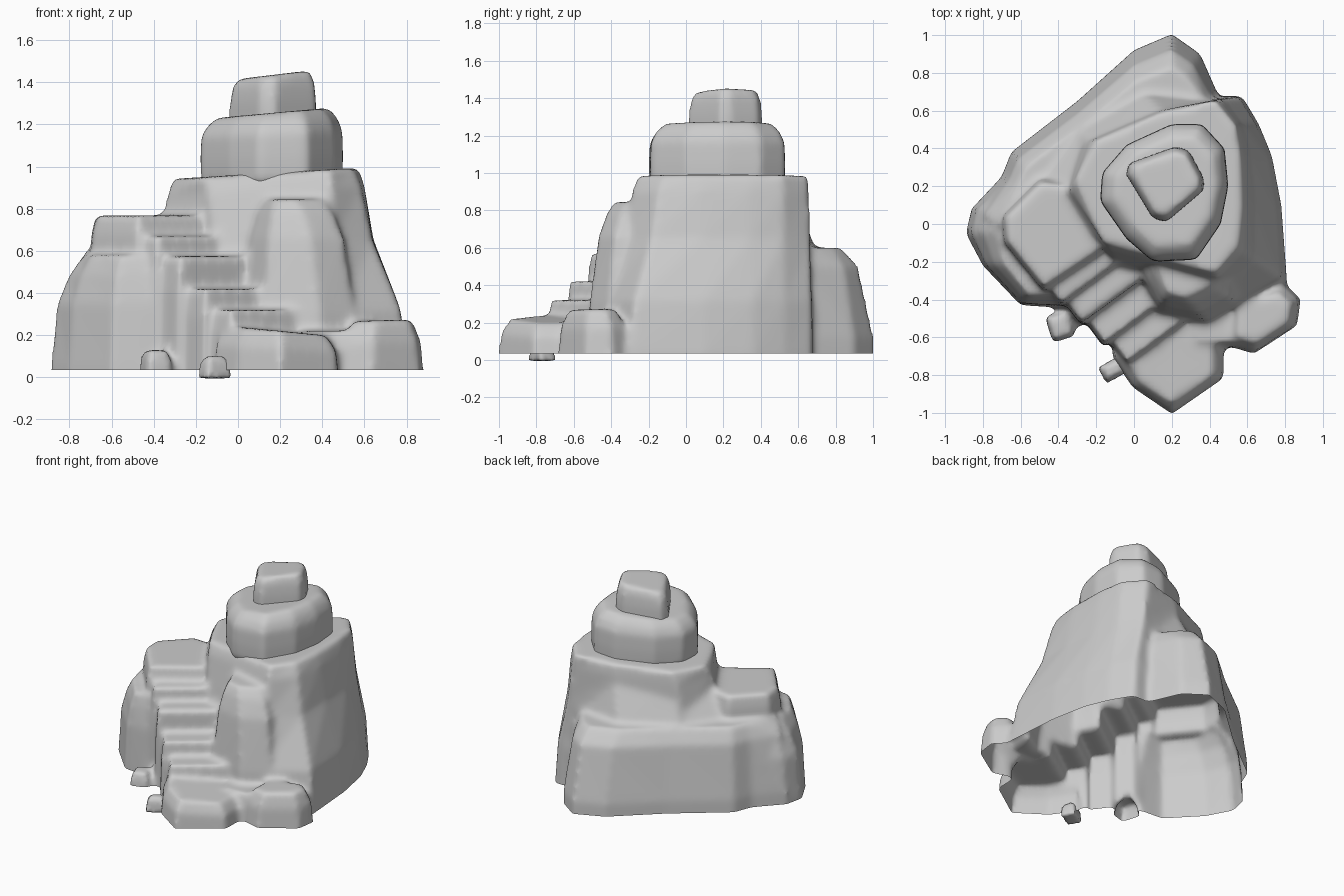
import bpy, bmesh, math

if "Cube" in bpy.data.objects:
    bpy.data.objects.remove(bpy.data.objects["Cube"])

stone = bpy.data.materials.new("light_grey_stone")
stone.use_nodes = True
GREY = (0.6, 0.6, 0.6, 1)
stone.diffuse_color = GREY
stone.node_tree.nodes["Principled BSDF"].inputs["Base Color"].default_value = GREY
SUNK = -.12   # rocks start below the ground and are trimmed level later
RIM = .035


def loft(bm, bottom, top, levels, tilt=0):
    """Closed rock: blend the bottom outline into the top one at (z, blend) levels."""
    rings = []
    for i, (z, t) in enumerate(levels):
        lean = tilt * i / (len(levels) - 1)
        rings.append([bm.verts.new((a + (c - a) * t, b + (d - b) * t, z + lean * (a + (c - a) * t)))
                      for (a, b), (c, d) in zip(bottom, top)])
    n = len(bottom)
    for lo, hi in zip(rings, rings[1:]):
        for i in range(n):
            bm.faces.new((lo[i], lo[(i + 1) % n], hi[(i + 1) % n], hi[i]))
    bm.faces.new(rings[0][::-1])
    bm.faces.new(rings[-1])


def shrink(outline, s):
    cx = sum(p[0] for p in outline) / len(outline)
    cy = sum(p[1] for p in outline) / len(outline)
    return [(cx + (x - cx) * s, cy + (y - cy) * s) for x, y in outline]


def block(bm, outline, z0, z1, taper=0.8, tilt=0):
    """Rock block with a rounded upper edge."""
    loft(bm, outline, shrink(outline, taper), [(z0, 0), (z0 + (z1 - z0) * .75, .35), (z1, 1)], tilt)


def slab(cx, cy, w, d, turn):
    c, s = math.cos(turn), math.sin(turn)
    return [(cx + u * c - v * s, cy + u * s + v * c)
            for u, v in ((-w, -d), (w, -d), (w, d), (-w, d))]


def finish(name, bm, rounds, hollow=False):
    """Fuse the pieces into one worn skin, optionally trimmed open underneath."""
    bmesh.ops.recalc_face_normals(bm, faces=bm.faces)
    me = bpy.data.meshes.new(name)
    bm.to_mesh(me)
    bm.free()
    ob = bpy.data.objects.new(name, me)
    bpy.context.collection.objects.link(ob)
    fuse = ob.modifiers.new("fuse", 'REMESH')
    fuse.mode = 'VOXEL'
    fuse.voxel_size = .02
    wear = ob.modifiers.new("wear", 'SMOOTH')
    wear.factor = 0.5
    wear.iterations = rounds
    bpy.context.view_layer.update()
    done = bpy.data.meshes.new_from_object(ob.evaluated_get(bpy.context.evaluated_depsgraph_get()))
    ob.modifiers.clear()
    ob.data = done
    done.name = name
    if hollow:
        bm = bmesh.new()
        bm.from_mesh(done)
        bmesh.ops.bisect_plane(bm, geom=bm.verts[:] + bm.edges[:] + bm.faces[:],
                               plane_co=(0, 0, RIM), plane_no=(0, 0, 1), clear_inner=True)
        bm.to_mesh(done)
        bm.free()
    done.materials.clear()
    done.materials.append(stone)
    for p in done.polygons:
        p.use_smooth = True
        p.material_index = 0


# Mound: main body
mound = bmesh.new()
loft(mound,
     [(.81, -.3), (.78, .1), (.73, .36), (.66, .53), (.57, .68), (.1, .66), (-.45, .4), (-.5, -.1), (0, -.4), (.5, -.48)],
     [(.57, -.14), (.59, .08), (.58, .34), (.55, .52), (.44, .66), (.15, .6), (-.22, .44), (-.33, .2), (-.15, -.12), (.44, -.28)],
     [(SUNK, 0), (.03, 0), (.3, .15), (.63, .72), (.88, .95), (.96, 1.1)], .06)

# Low shelf along the back, and the slope joining it to the body
loft(mound,
     [(.2, 1.005), (.35, .9), (.46, .65), (.2, .2), (-.4, .1), (-.86, .08), (-.7, .25), (-.65, .38), (-.3, .65), (0, .92)],
     [(.2, .84), (.28, .79), (.38, .65), (.2, .2), (-.3, .1), (-.73, 0), (-.63, .2), (-.58, .31), (-.27, .54), (0, .76)],
     [(SUNK, 0), (.12, 0), (.5, .5), (.6, 1.05)])
loft(mound,
     [(.4, .66), (.05, .7), (-.3, .5), (-.52, .2), (-.2, .1), (.4, .3)],
     [(.4, .6), (.15, .6), (-.18, .42), (-.28, .2), (-.1, .1), (.4, .3)],
     [(.4, 0), (.58, 0), (.85, 1)])

# Left cheek and the overhanging ledge above it
loft(mound,
     [(-.89, -.05), (-.86, .08), (-.7, .22), (-.3, .2), (-.2, -.3), (-.43, -.44), (-.6, -.43), (-.8, -.22)],
     [(-.74, -.04), (-.71, .08), (-.6, .18), (-.3, .2), (-.2, -.2), (-.4, -.38), (-.56, -.38), (-.7, -.21)],
     [(SUNK, 0), (.05, 0), (.35, .2), (.49, .6), (.58, 1.05)])
block(mound, [(-.71, .04), (-.7, -.1), (-.48, -.37), (-.1, -.12), (-.1, .2), (-.5, .25)], .4, .768, .88)

# Front pillar leaning on the body
loft(mound,
     [(0, -.3), (.12, -.49), (.4, -.54), (.58, -.43), (.6, -.1), (0, -.1)],
     [(.12, -.24), (.17, -.37), (.28, -.4), (.42, -.33), (.42, -.1), (.1, -.1)],
     [(SUNK, 0), (.3, .15), (.66, .5), (.78, .8), (.845, 1.1)])

# Worn steps descending to the front
TURN = math.radians(36)
for cx, cy, z in ((-.28, -.21, .67), (-.17, -.31, .575), (-.05, -.42, .42), (.07, -.52, .32)):
    block(mound, slab(cx, cy, .23, .12, TURN), SUNK, z, .9)
block(mound, [(.2, -1.02), (.49, -.82), (.49, -.62), (.25, -.48), (-.14, -.69), (-.02, -.87)], SUNK, .24, .74, -.1)

# Foot rock, the saddle beside it and a loose chip
block(mound, [(.895, -.39), (.875, -.54), (.63, -.7), (.47, -.65), (.48, -.4), (.8, -.3)], SUNK, .25, .66, .03)
block(mound, [(.2, -.4), (.3, -.65), (.58, -.66), (.75, -.35)], SUNK, .22)
block(mound, slab(-.39, -.54, .07, .08, .3), SUNK, .13, .7)
finish("rock_mound", mound, 8, hollow=True)

# Thin sliver resting at the base of the steps
sliver = bmesh.new()
block(sliver, slab(-.11, -.77, .07, .05, .5), -.005, .1, .6)
finish("loose_sliver", sliver, 2)

# Rounded middle tier
tier = bmesh.new()
ring = [(.5, .2), (.48, .4), (.36, .53), (.2, .53), (-.04, .42), (-.17, .27), (-.18, .12), (-.04, -.08), (.1, -.2),
        (.33, -.19), (.46, 0)]
loft(tier, ring, shrink(ring, .78), [(.92, .05), (1.04, 0), (1.15, .05), (1.2, .4), (1.24, 1)], .09)
finish("middle_tier", tier, 7)

# Squarish summit stone
summit = bmesh.new()
cap = [(.29, .39), (.22, .41), (-.03, .32), (-.04, .26), (.1, .03), (.17, .01), (.37, .18), (.37, .24)]
loft(summit, cap, shrink(cap, .84), [(1.15, -.05), (1.3, 0), (1.37, .3), (1.415, 1)], .12)
finish("summit_stone", summit, 6)
